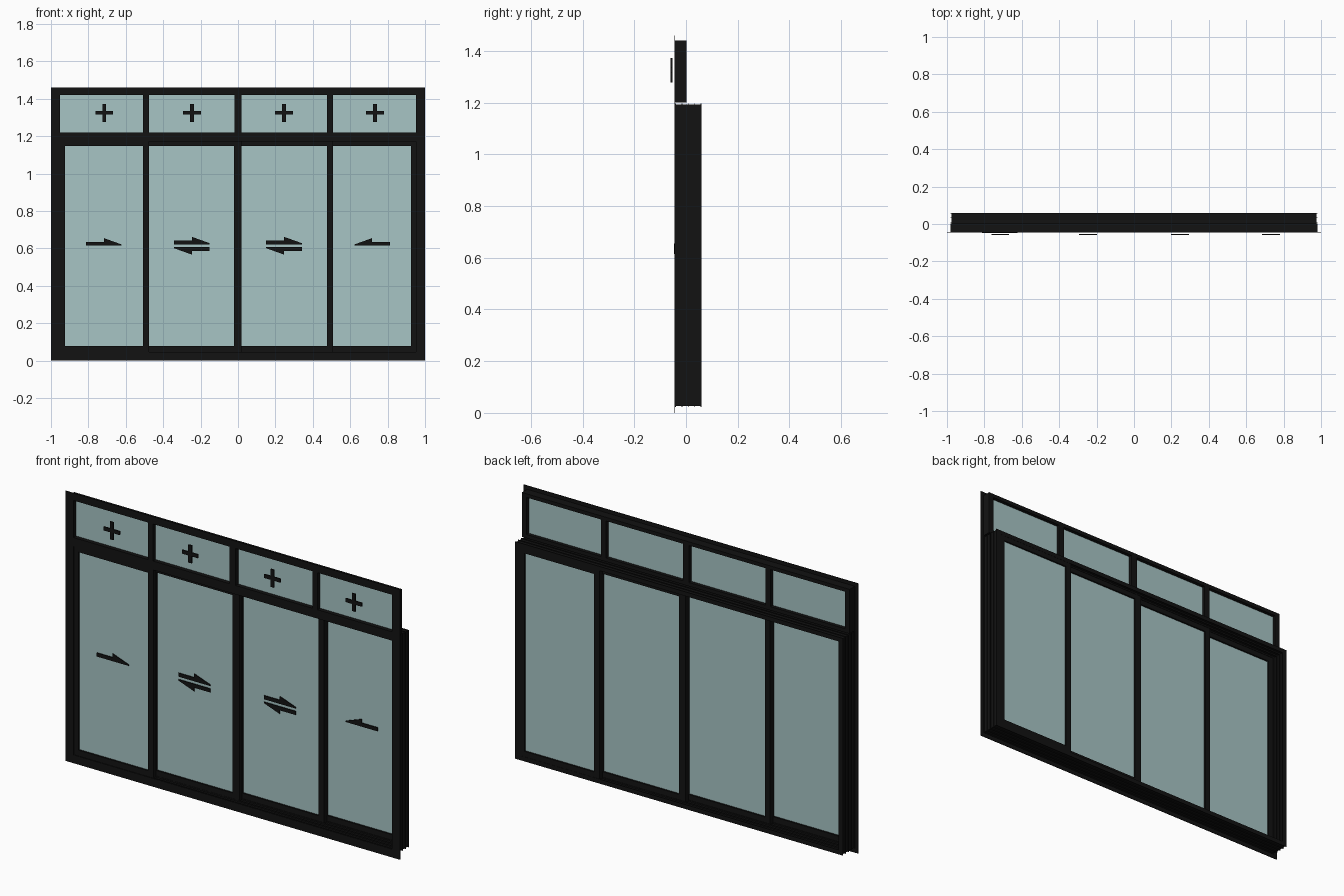
import bpy, bmesh

if "Cube" in bpy.data.objects:
    bpy.data.objects.remove(bpy.data.objects["Cube"])


def material(name, color):
    m = bpy.data.materials.new(name)
    m.diffuse_color = (*color, 1)
    m.use_nodes = True
    m.node_tree.nodes["Principled BSDF"].inputs["Base Color"].default_value = m.diffuse_color
    return m


BLACK = material("black_aluminium", (0.006, 0.006, 0.006))
GLASS = material("tinted_glass", (0.39, 0.56, 0.56))


def finish(bm, name, mat):
    bmesh.ops.recalc_face_normals(bm, faces=bm.faces)
    me = bpy.data.meshes.new(name)
    bm.to_mesh(me)
    bm.free()
    me.materials.append(mat)
    ob = bpy.data.objects.new(name, me)
    bpy.context.collection.objects.link(ob)
    return ob


def prism(name, pts, y0, y1, mat=BLACK):
    """Outline in x, z extruded from y0 to y1."""
    bm = bmesh.new()
    a = [bm.verts.new((x, y0, z)) for x, z in pts]
    b = [bm.verts.new((x, y1, z)) for x, z in pts]
    bm.faces.new(a)
    bm.faces.new(b[::-1])
    for i in range(len(pts)):
        j = (i + 1) % len(pts)
        bm.faces.new((a[i], a[j], b[j], b[i]))
    return finish(bm, name, mat)


def rect(x0, x1, z0, z1):
    return [(x0, z0), (x1, z0), (x1, z1), (x0, z1)]


def ring(name, outer, inner, y0, y1):
    """Rectangular frame between two x0, x1, z0, z1 rectangles."""
    bm = bmesh.new()
    o0, i0, o1, i1 = [[bm.verts.new((x, y, z)) for x, z in rect(*r)]
                      for y in (y0, y1) for r in (outer, inner)]
    for k in range(4):
        j = (k + 1) % 4
        for p, q in ((o0, i0), (i0, i1), (i1, o1), (o1, o0)):
            bm.faces.new((p[k], p[j], q[j], q[k]))
    return finish(bm, name, BLACK)


FRONT, BACK = -0.045, 0.06
MID = -0.042

# Thin front trim around the whole opening, plus the transom strip
ring("front_trim", (-1, 1, 0, 1.46), (-0.952, 0.952, 0.045, 1.42), FRONT, MID)
prism("transom_trim", rect(-0.952, 0.952, 1.172, 1.22), FRONT, MID)

# Lower sliding frame with track fins
ring("lower_frame", (-0.976, 0.976, 0.027, 1.193), (-0.964, 0.964, 0.04, 1.182), MID, BACK)
STEP = 0.026
for i in range(5):
    y = MID + i * (BACK - MID - 0.003) / 4
    ring(f"track_fin_{i + 1}", (-0.98, 0.98, 0.023, 1.197),
         (-0.954, 0.954, 0.047, 1.174), y, y + 0.003)

# Upper fixed frame, mullions and panes
ring("upper_frame", (-0.98, 0.98, 1.2, 1.44), (-0.952, 0.952, 1.22, 1.42), MID, 0.002)
for i, (x0, x1) in enumerate([(-0.507, -0.476), (-0.02, 0.018), (0.476, 0.507)]):
    prism(f"upper_mullion_{i + 1}", rect(x0, x1, 1.22, 1.42), FRONT, 0.002)
edges = [-0.952, -0.492, 0, 0.492, 0.952]
for i in range(4):
    prism(f"upper_pane_{i + 1}", rect(edges[i], edges[i + 1], 1.22, 1.42), -0.023, -0.017, GLASS)

# Fixed-pane plus symbols, floating in front
s, t, cz = 0.048, 0.01, 1.325
for i, cx in enumerate((-0.715, -0.246, 0.246, 0.733)):
    pts = [(-s, -t), (-t, -t), (-t, -s), (t, -s), (t, -t), (s, -t),
           (s, t), (t, t), (t, s), (-t, s), (-t, t), (-s, t)]
    prism(f"fixed_symbol_{i + 1}", [(cx + x, cz + z) for x, z in pts], -0.06, -0.053)


def arrow(name, cx, cz, sx, sz, y):
    pts = [(-0.095, -0.01), (0.095, -0.01), (0.095, -0.004),
           (0.0, 0.03), (0.0, 0.01), (-0.095, 0.01)]
    prism(name, [(cx + sx * x, cz + sz * z) for x, z in pts], y, y + 0.004)


# Four sliding sashes, each one track further back, with direction arrows
sashes = [(-0.957, -0.476, 0.032, 0.032), (-0.508, 0.02, 0.032, 0.041),
          (-0.021, 0.508, 0.041, 0.033), (0.475, 0.957, 0.033, 0.032)]
arrows = [[(-0.717, 0.625, 1, 1)],
          [(-0.247, 0.632, 1, 1), (-0.247, 0.597, -1, -1)],
          [(0.246, 0.632, 1, 1), (0.246, 0.597, -1, -1)],
          [(0.717, 0.625, -1, 1)]]
for i, (x0, x1, wl, wr) in enumerate(sashes):
    y = MID + i * STEP
    ring(f"sash_{i + 1}", (x0, x1, 0.043, 1.178), (x0 + wl, x1 - wr, 0.077, 1.147), y, y + 0.023)
    prism(f"sash_pane_{i + 1}", rect(x0 + wl / 2, x1 - wr / 2, 0.06, 1.16), y + 0.009, y + 0.014, GLASS)
    for k, (cx, z, sx, sz) in enumerate(arrows[i]):
        arrow(f"slide_arrow_{i + 1}_{k + 1}", cx, z, sx, sz, y - 0.005)
